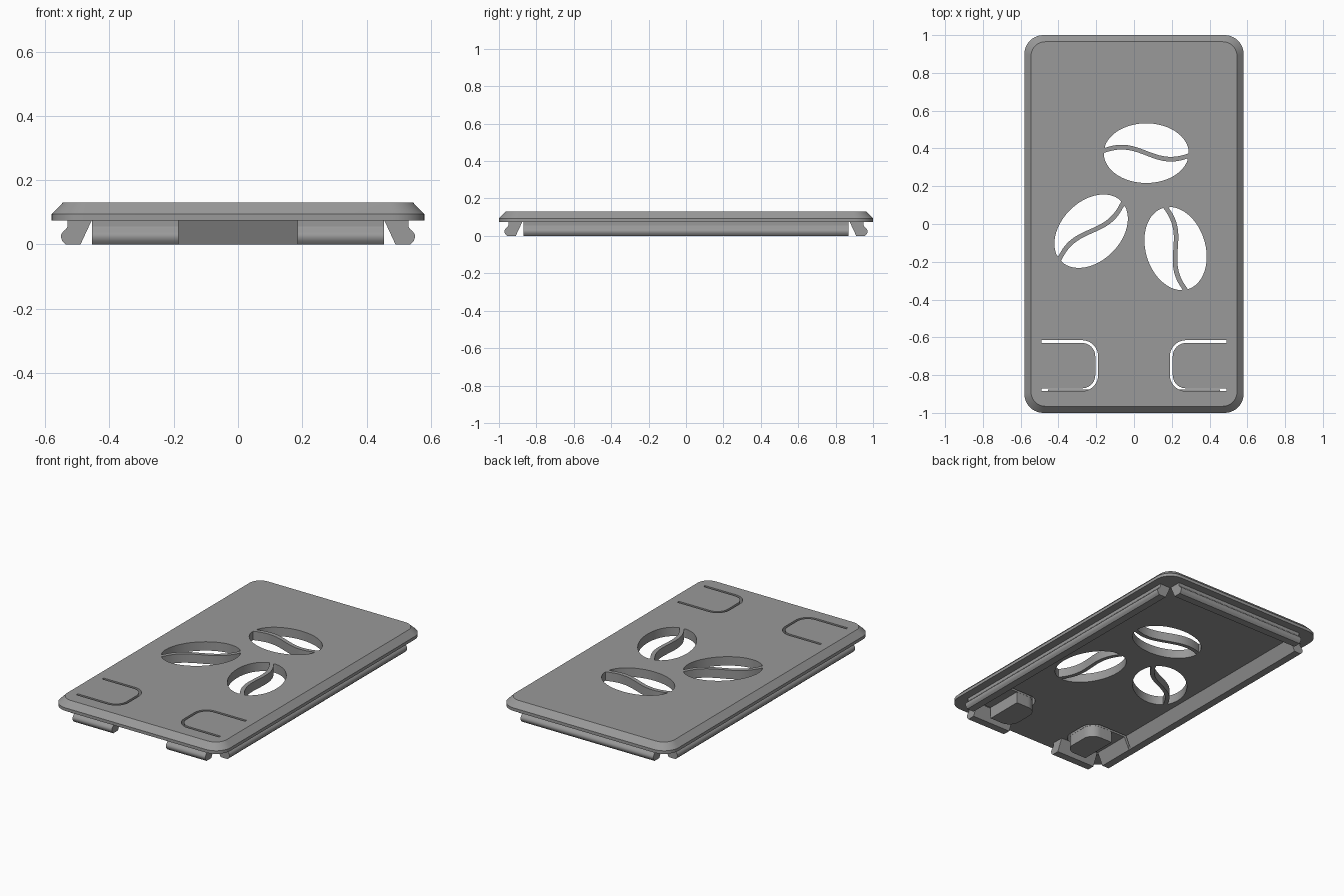
import bpy, bmesh, math
from mathutils import Matrix, Vector

if "Cube" in bpy.data.objects:
    bpy.data.objects.remove(bpy.data.objects["Cube"])

grey = bpy.data.materials.new("grey plastic")
grey.diffuse_color = (0.32, 0.32, 0.32, 1)
grey.use_nodes = True
grey.node_tree.nodes["Principled BSDF"].inputs["Base Color"].default_value = grey.diffuse_color


def loft(name, loops):
    """Closed solid from stacked loops of 3D points."""
    bm = bmesh.new()
    rings = [[bm.verts.new(p) for p in loop] for loop in loops]
    n = len(rings[0])
    for a, b in zip(rings, rings[1:]):
        for i in range(n):
            j = (i + 1) % n
            bm.faces.new((a[i], a[j], b[j], b[i]))
    bm.faces.new(rings[0])
    bm.faces.new(rings[-1])
    bmesh.ops.recalc_face_normals(bm, faces=bm.faces)
    me = bpy.data.meshes.new(name)
    bm.to_mesh(me)
    bm.free()
    me.materials.append(grey)
    ob = bpy.data.objects.new(name, me)
    bpy.context.collection.objects.link(ob)
    return ob


def prism(name, pts, z0, z1):
    return loft(name, [[(x, y, z) for x, y in pts] for z in (z0, z1)])


def arc(cx, cy, r, a0, a1, n=10):
    return [(cx + r * math.cos(math.radians(a0 + (a1 - a0) * i / n)),
             cy + r * math.sin(math.radians(a0 + (a1 - a0) * i / n))) for i in range(n + 1)]


def rounded_rect(w, h, r):
    return (arc(w - r, h - r, r, 0, 90) + arc(r - w, h - r, r, 90, 180)
            + arc(r - w, r - h, r, 180, 270) + arc(w - r, r - h, r, 270, 360))


# Cover plate with a chamfered upper rim
levels = [(0, .1, .075), (0, .1, .094), (.035, .075, .13)]
plate = loft("cover_plate", [[(x, y, z) for x, y in rounded_rect(.58 - d, 1 - d, r)]
                             for d, r, z in levels])

# Snap rail profile: (distance in from the plate edge, height)
profile = [(.125, .0755), (.05, .0755), (.05, .056), (.045, .048), (.036, .04), (.03, .031),
           (.029, .022), (.033, .011), (.043, 0), (.09, 0)]


def rail(name, edge, direction, start, end):
    """Extrude the profile along one plate edge; direction points outward."""
    out = Vector(direction)
    along = Vector((-out.y, out.x, 0))
    return loft(name, [[out * (edge - d) + along * t + Vector((0, 0, z)) for d, z in profile]
                       for t in (start, end)])


rails = [rail("right_rail", .58, (1, 0, 0), -.87, .87),
         rail("left_rail", .58, (-1, 0, 0), -.87, .87),
         rail("back_rail", 1, (0, 1, 0), -.455, .455),
         rail("front_right_rail", 1, (0, -1, 0), .185, .455),
         rail("front_left_rail", 1, (0, -1, 0), -.455, -.185)]

cutters = []

# Bean openings: two halves on either side of an S-shaped strip
A, B, W = .225, .158, .0125
top, low = [], []
for i in range(41):
    u = -A * math.cos(math.pi * i / 40)
    v = B * math.sqrt(max(0, 1 - (u / A) ** 2))
    s = max(W - .032 * math.sin(math.pi * u / .26), -v)
    if v - s > .001:
        top.append((u, v))
        low.append((u, s))
half_bean = top + low[::-1]
for cx, cy, angle in [(.065, .375, 0), (-.227, -.038, 45), (.22, -.13, 107)]:
    for turn in (0, 180):
        m = Matrix.Rotation(math.radians(angle + turn), 2)
        pts = [Vector((cx, cy)) + m @ Vector(p) for p in half_bean]
        cutters.append(prism("bean_cutter", pts, .05, .2))


# Push tabs: U-shaped slot and a pusher block beneath each
def u_line(d):
    x, y0, y1, r = .19 + d, -.885 + d, -.615 - d, .085 - d
    return ([(.49, y1)] + arc(x + r, y1 - r, r, 90, 180)
            + arc(x + r, y0 + r, r, 180, 270) + [(.49, y0)])


blocks = []
for side, sx in (("right", 1), ("left", -1)):
    slot = u_line(0) + u_line(.015)[::-1]
    cutters.append(prism("slot_cutter", [(sx * x, y) for x, y in slot], -.05, .2))
    outline = u_line(.016)[1:-1]
    outline = [(.36, outline[0][1])] + outline + [(.36, outline[-1][1])]
    blocks.append(prism(side + "_pusher_block", [(sx * x, y) for x, y in outline], .003, .0755))

# Cut the openings
helpers = bpy.data.collections.new("cutters")
bpy.context.scene.collection.children.link(helpers)
for c in cutters:
    bpy.context.collection.objects.unlink(c)
    helpers.objects.link(c)
    c.hide_render = True
    c.hide_set(True)
for ob in [plate] + rails[:2]:
    mod = ob.modifiers.new("openings", 'BOOLEAN')
    mod.operation = 'DIFFERENCE'
    mod.solver = 'EXACT'
    mod.operand_type = 'COLLECTION'
    mod.collection = helpers

# Apply the cuts and shade the curved walls smooth
depsgraph = bpy.context.evaluated_depsgraph_get()
for ob in [plate] + rails[:2]:
    me = bpy.data.meshes.new_from_object(ob.evaluated_get(depsgraph))
    ob.modifiers.clear()
    ob.data = me
bpy.ops.object.select_all(action='DESELECT')
for ob in [plate] + rails + blocks:
    ob.select_set(True)
bpy.context.view_layer.objects.active = plate
bpy.ops.object.shade_smooth_by_angle(angle=math.radians(30))
